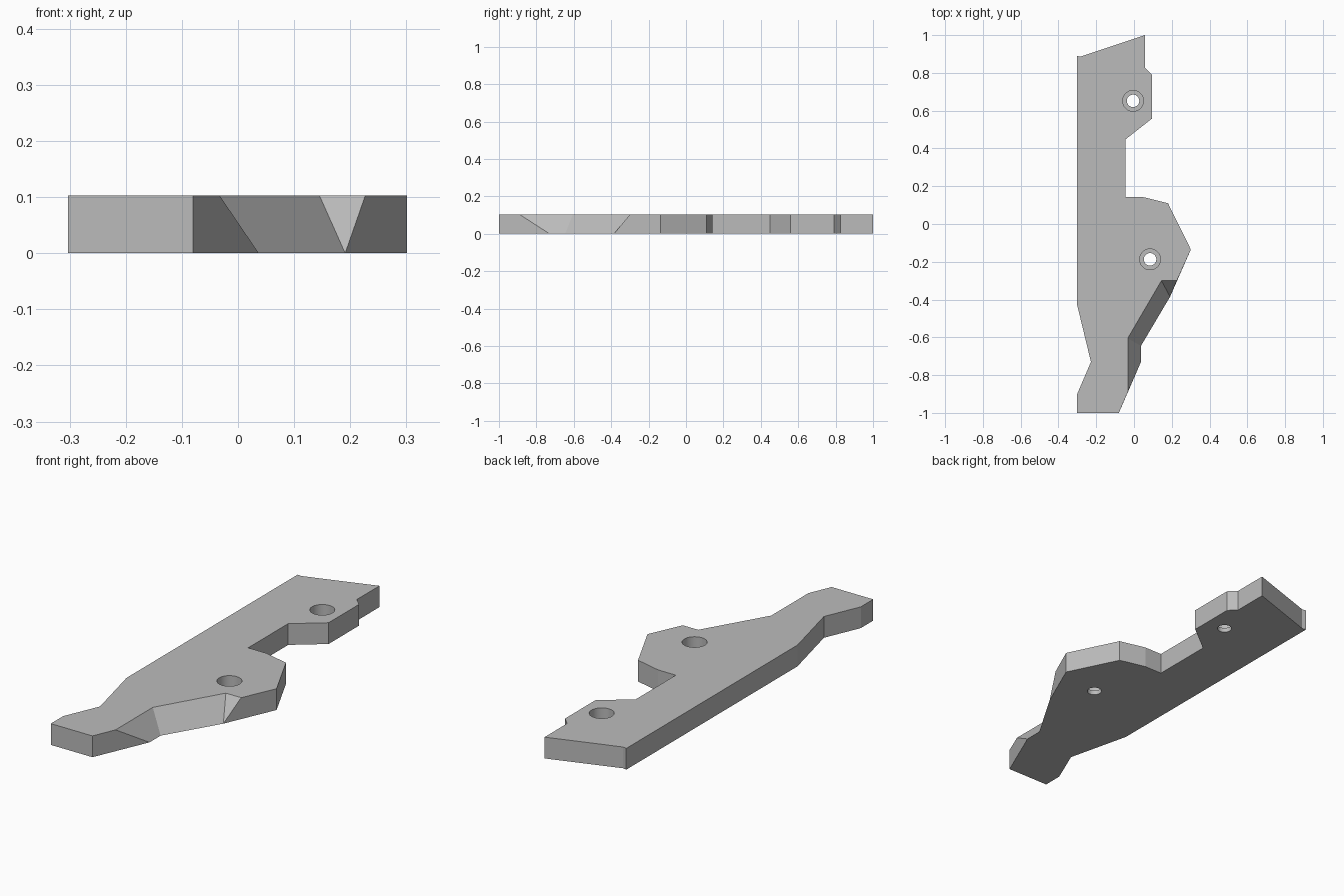
import bpy
import bmesh

if "Cube" in bpy.data.objects:
    bpy.data.objects.remove(bpy.data.objects["Cube"], do_unlink=True)

HEIGHT = 0.103

grey = bpy.data.materials.new("plain grey")
grey.use_nodes = True
colour = (0.5, 0.5, 0.5, 1)
grey.diffuse_color = colour
grey.node_tree.nodes["Principled BSDF"].inputs["Base Color"].default_value = colour

# Straight-walled outline, from the front tip up the left edge and down the right
outline = [
    (-0.08, -1), (-0.303, -1), (-0.303, -0.905), (-0.228, -0.73), (-0.303, -0.42),
    (-0.303, 0.89), (-0.283, 0.886), (0.058, 1), (0.058, 0.827), (0.095, 0.79),
    (0.095, 0.558), (-0.045, 0.448), (-0.045, 0.142), (0.05, 0.142),
    (0.18, 0.11), (0.301, -0.135),
]
# Chamfered notch: the upper and lower edges differ
notch_top = [(0.227, -0.3), (0.145, -0.3), (-0.033, -0.605), (-0.033, -0.89)]
notch_low = [(0.191, -0.385), (0.191, -0.385), (0.037, -0.645), (0.037, -0.73)]


def new_object(name, bm):
    bmesh.ops.remove_doubles(bm, verts=bm.verts, dist=0.0001)
    bmesh.ops.recalc_face_normals(bm, faces=bm.faces)
    mesh = bpy.data.meshes.new(name)
    bm.to_mesh(mesh)
    bm.free()
    mesh.materials.append(grey)
    obj = bpy.data.objects.new(name, mesh)
    bpy.context.collection.objects.link(obj)
    return obj


# Plate body lofted between the lower and upper outlines
bm = bmesh.new()
low = [bm.verts.new((x, y, 0)) for x, y in outline + notch_low]
top = [bm.verts.new((x, y, HEIGHT)) for x, y in outline + notch_top]
bm.faces.new(low)
bm.faces.new(top)
for i in range(len(low)):
    j = (i + 1) % len(low)
    bm.faces.new((low[i], low[j], top[j], top[i]))
plate = new_object("bracket_plate", bm)


def drill(x, y, radius, bottom):
    """Cut a round hole from the given height up through the top."""
    bm = bmesh.new()
    bmesh.ops.create_cone(bm, cap_ends=True, segments=48, radius1=radius,
                          radius2=radius, depth=0.2)
    bmesh.ops.translate(bm, verts=bm.verts, vec=(x, y, bottom + 0.1))
    cutter = new_object("hole_cutter", bm)
    cutter.hide_render = True
    mod = plate.modifiers.new("hole", "BOOLEAN")
    mod.operation = "DIFFERENCE"
    mod.solver = "EXACT"
    mod.object = cutter
    bpy.context.view_layer.objects.active = plate
    bpy.ops.object.modifier_apply(modifier=mod.name)
    bpy.data.objects.remove(cutter, do_unlink=True)


# Two counterbored screw holes
for x, y in [(-0.005, 0.652), (0.085, -0.187)]:
    drill(x, y, 0.055, 0.022)
    drill(x, y, 0.033, -0.05)

# Round hole walls, crisp edges elsewhere
for obj in bpy.context.selected_objects:
    obj.select_set(False)
plate.select_set(True)
bpy.context.view_layer.objects.active = plate
bpy.ops.object.shade_smooth_by_angle(angle=0.2)
